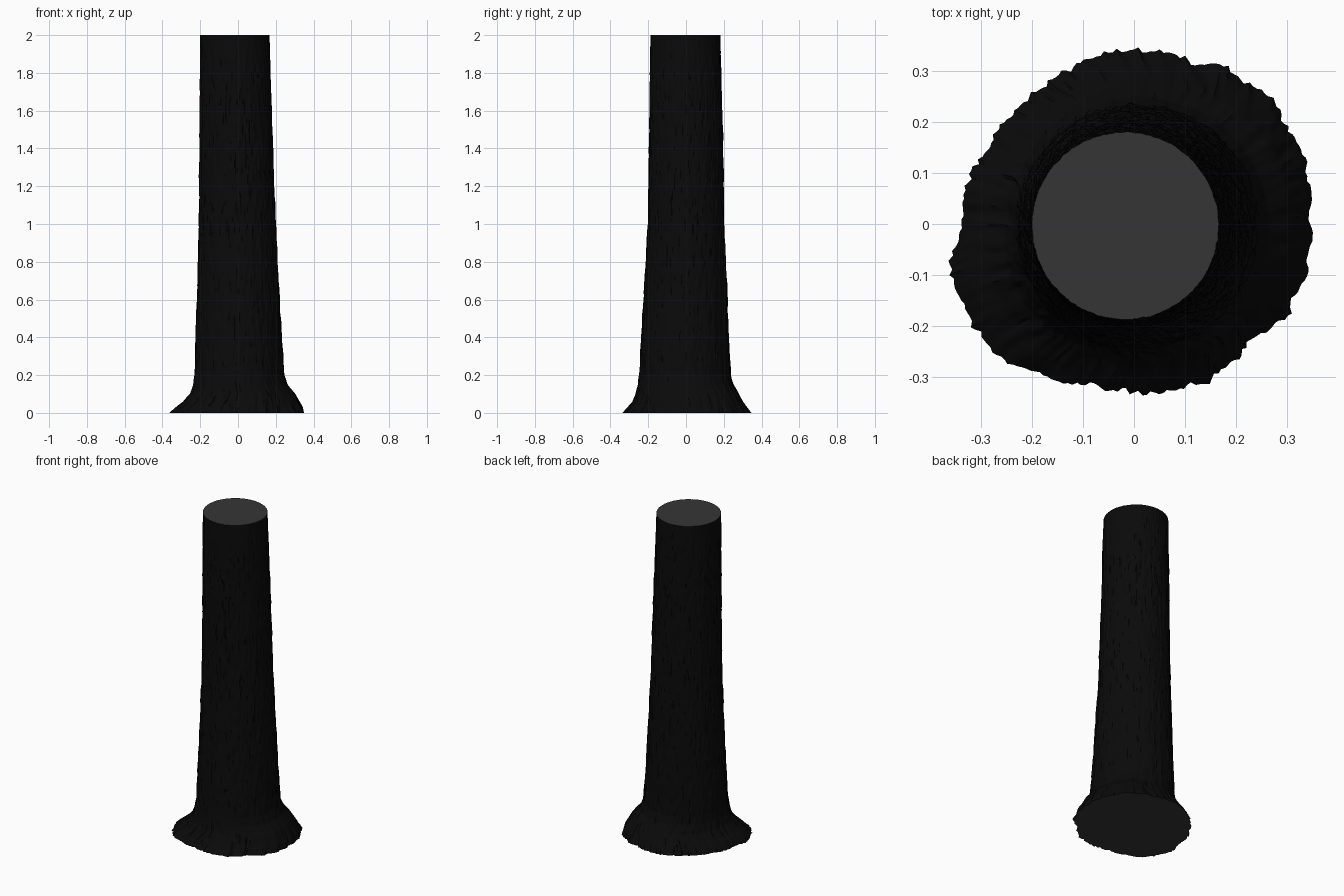
import bpy, bmesh, math
from mathutils import Vector, noise

if "Cube" in bpy.data.objects:
    bpy.data.objects.remove(bpy.data.objects["Cube"], do_unlink=True)

SEGMENTS, RINGS = 256, 220

# Trunk extents by height: z, left x, right x, front y, back y
PROFILE = [
    (0, -.345, .345, -.345, .345), (.03, -.32, .335, -.315, .325),
    (.06, -.285, .32, -.29, .305), (.1, -.25, .3, -.268, .28),
    (.15, -.236, .26, -.255, .25), (.2, -.23, .244, -.248, .235),
    (.5, -.22, .224, -.23, .222), (.8, -.211, .209, -.212, .21),
    (1, -.206, .199, -.201, .201), (1.5, -.201, .18, -.194, .193),
    (2, -.2, .166, -.187, .18)]

# Root outline radius around the base
OUTLINE = [.345, .355, .357, .362, .35, .335, .342, .337, .325, .32, .322, .337,
           .338, .37, .372, .367, .345, .326, .33, .337, .336, .325, .345, .354]


def make_material(name, value):
    mat = bpy.data.materials.new(name)
    color = (value, value, value, 1)
    mat.diffuse_color = color
    mat.use_nodes = True
    bsdf = mat.node_tree.nodes["Principled BSDF"]
    bsdf.inputs["Base Color"].default_value = color
    bsdf.inputs["Roughness"].default_value = 1
    return mat


def extents(z):
    for low, high in zip(PROFILE, PROFILE[1:]):
        if z <= high[0]:
            t = (z - low[0]) / (high[0] - low[0])
            return [a + (b - a) * t for a, b in zip(low[1:], high[1:])]
    return PROFILE[-1][1:]


def root_scale(angle, z):
    pos = angle / math.tau * len(OUTLINE)
    i, t = int(pos), pos % 1
    t = t * t * (3 - 2 * t)
    a, b = OUTLINE[i % len(OUTLINE)], OUTLINE[(i + 1) % len(OUTLINE)]
    weight = max(0, 1 - z / .22)
    return 1 + weight * ((a + (b - a) * t) / OUTLINE[0] - 1)


def bark_relief(c, s, z):
    # Long vertical furrows, rougher towards the roots and finer at the top
    coarse = noise.noise(Vector((c * 9, s * 9, z * 6)))
    fine = noise.noise(Vector((c * 25, s * 25, z * 14)))
    strength = .005 + .006 * max(0, 1 - z / .15)
    strength *= min(1, .4 + (2 - z) * 3)
    return strength * (.7 * coarse + fine)


def trunk_point(angle, z):
    x0, x1, y0, y1 = extents(z)
    c, s = math.cos(angle), math.sin(angle)
    k = root_scale(angle, z)
    d = bark_relief(c, s, z)
    return ((x0 + x1) / 2 + c * ((x1 - x0) / 2 * k + d),
            (y0 + y1) / 2 + s * ((y1 - y0) / 2 * k + d), z)


# Trunk wall and sawn ends
bm = bmesh.new()
rings = []
for r in range(RINGS + 1):
    z = 2 * (r / RINGS) ** 1.4
    rings.append([bm.verts.new(trunk_point(math.tau * i / SEGMENTS, z))
                  for i in range(SEGMENTS)])
for low, high in zip(rings, rings[1:]):
    for i in range(SEGMENTS):
        j = (i + 1) % SEGMENTS
        bm.faces.new((low[i], low[j], high[j], high[i]))
for cap in (rings[-1], rings[0][::-1]):
    bm.faces.new(cap).material_index = 1

mesh = bpy.data.meshes.new("tree_trunk")
bm.to_mesh(mesh)
bm.free()
mesh.materials.append(make_material("dark bark", .003))
mesh.materials.append(make_material("cut wood grey", .036))
trunk = bpy.data.objects.new("tree_trunk", mesh)
bpy.context.collection.objects.link(trunk)

bpy.context.view_layer.objects.active = trunk
trunk.select_set(True)
bpy.ops.object.shade_smooth_by_angle(angle=math.radians(50))
